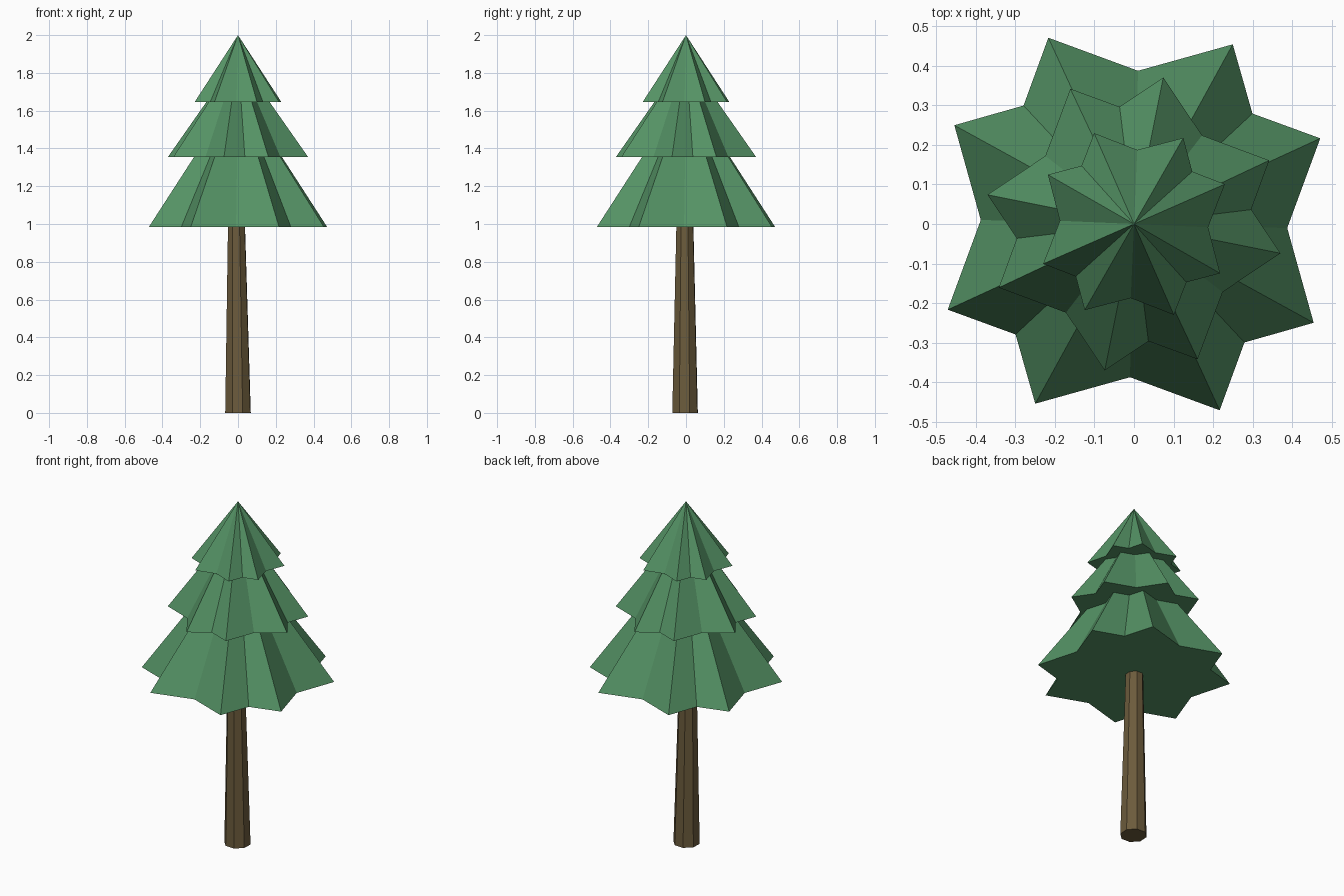
import bpy, bmesh
from math import radians, sin, cos

if "Cube" in bpy.data.objects:
    bpy.data.objects.remove(bpy.data.objects["Cube"])


def material(name, color):
    m = bpy.data.materials.new(name)
    m.diffuse_color = (*color, 1)
    m.use_nodes = True
    m.node_tree.nodes["Principled BSDF"].inputs["Base Color"].default_value = m.diffuse_color
    return m


def add_object(name, bm, mat):
    bmesh.ops.recalc_face_normals(bm, faces=bm.faces)
    mesh = bpy.data.meshes.new(name)
    bm.to_mesh(mesh)
    bm.free()
    mesh.materials.append(mat)
    ob = bpy.data.objects.new(name, mesh)
    bpy.context.collection.objects.link(ob)
    return ob


green = material("needles", (0.09, 0.29, 0.13))
brown = material("bark", (0.15, 0.105, 0.045))

# One quarter of the star outline: (angle, radius), repeated four times
QUARTER = [(-1.5, 0.388), (24.7, 0.519), (43, 0.41), (61.2, 0.519)]


def foliage_tier(name, base_z, height, scale, turn):
    bm = bmesh.new()
    ring = []
    for q in range(4):
        for ang, r in QUARTER:
            a = radians(ang + 90 * q + turn)
            ring.append(bm.verts.new((r * scale * cos(a), r * scale * sin(a), base_z)))
    apex = bm.verts.new((0, 0, base_z + height))
    bm.faces.new(ring[::-1])
    for i, v in enumerate(ring):
        bm.faces.new((v, ring[(i + 1) % len(ring)], apex))
    add_object(name, bm, green)


# Three star-shaped foliage tiers
foliage_tier("lower_foliage", 0.985, 0.73, 1.0, 0)
foliage_tier("middle_foliage", 1.355, 0.53, 0.729, -36)
foliage_tier("upper_foliage", 1.645, 0.355, 0.484, -1)

# Tapered, slightly leaning eight-sided trunk
bm = bmesh.new()
rings = []
for x, y, z, r in [(0.0, -0.005, 0.0, 0.072), (-0.008, -0.006, 0.987, 0.048)]:
    rings.append([bm.verts.new((x + r * cos(radians(20 + 45 * i)),
                                y + r * sin(radians(20 + 45 * i)), z)) for i in range(8)])
low, top = rings
bm.faces.new(low[::-1])
bm.faces.new(top)
for i in range(8):
    j = (i + 1) % 8
    bm.faces.new((low[i], low[j], top[j], top[i]))
add_object("trunk", bm, brown)
